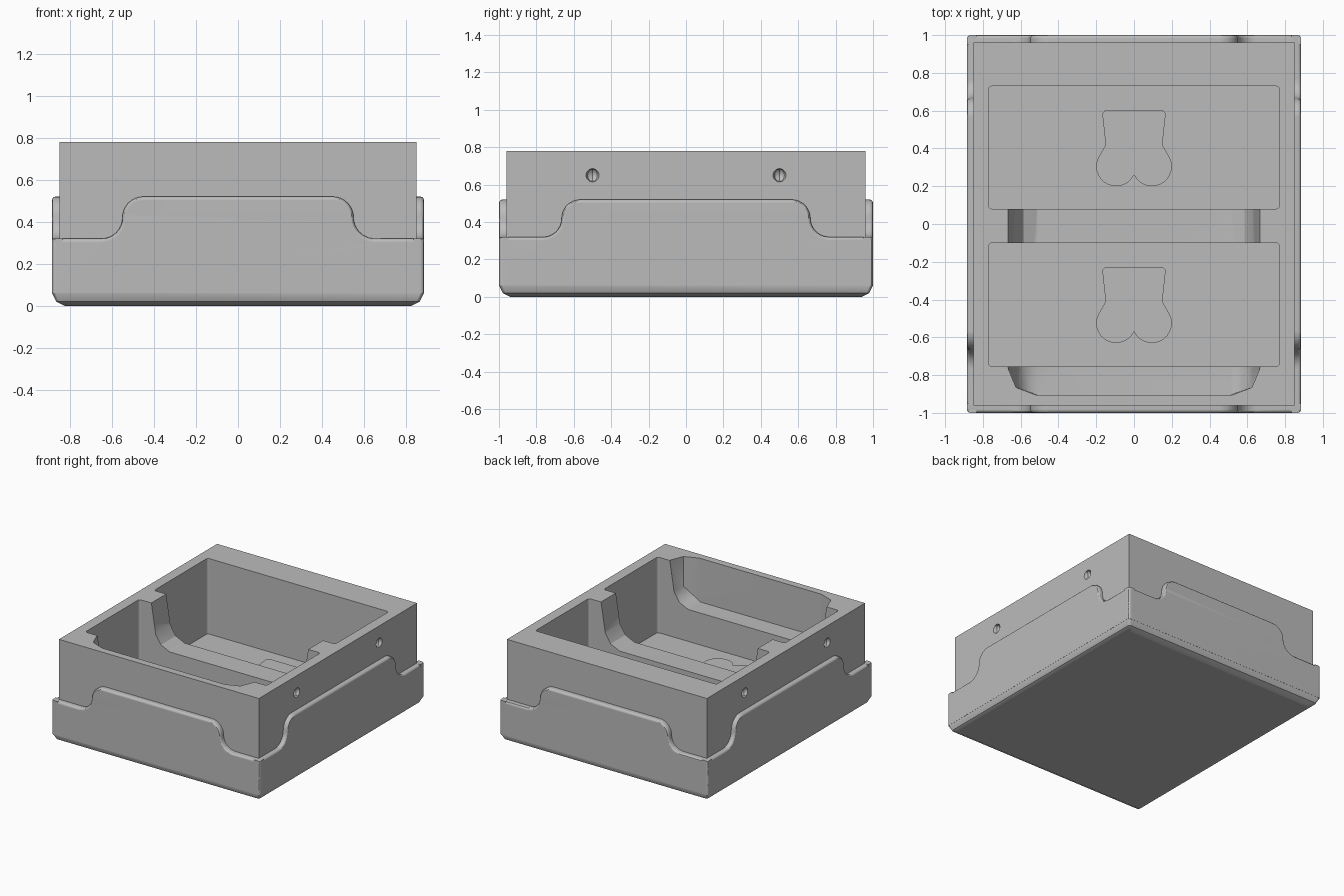
import bpy, bmesh
from math import sin, cos, radians
from mathutils import Matrix

cube = bpy.data.objects.get("Cube")
if cube:
    bpy.data.objects.remove(cube, do_unlink=True)

grey = bpy.data.materials.new("plain grey")
grey.use_nodes = True
tone = (0.5, 0.5, 0.5, 1)
grey.diffuse_color = tone
grey.node_tree.nodes["Principled BSDF"].inputs["Base Color"].default_value = tone

HX, HY = 0.885, 1.0      # half size of the outer skirt
FLOOR, TOP = 0.2, 0.78
RIM = 0.018              # rounding of the skirt edges


def make(name, bm):
    bmesh.ops.recalc_face_normals(bm, faces=bm.faces)
    mesh = bpy.data.meshes.new(name)
    bm.to_mesh(mesh)
    bm.free()
    obj = bpy.data.objects.new(name, mesh)
    bpy.context.collection.objects.link(obj)
    mesh.materials.append(grey)
    return obj


def box(name, x, y0, y1, z0, z1, corner=0.0):
    bm = bmesh.new()
    bmesh.ops.create_cube(bm, size=1)
    for v in bm.verts:
        v.co = (v.co.x * 2 * x, y0 + (v.co.y + 0.5) * (y1 - y0), z0 + (v.co.z + 0.5) * (z1 - z0))
    if corner:
        upright = [e for e in bm.edges if abs(e.verts[0].co.z - e.verts[1].co.z) > 0.01]
        bmesh.ops.bevel(bm, geom=upright, offset=corner, segments=3, profile=0.5, affect='EDGES')
    return make(name, bm)


def hull(name, points):
    bm = bmesh.new()
    for p in points:
        bm.verts.new(p)
    bmesh.ops.convex_hull(bm, input=bm.verts)
    loose = [v for v in bm.verts if not v.link_faces]
    bmesh.ops.delete(bm, geom=loose, context='VERTS')
    return make(name, bm)


def loft(name, rings, matrix=Matrix()):
    """Skin a stack of equal-length rings and cap both ends."""
    bm = bmesh.new()
    loops = [[bm.verts.new(p) for p in ring] for ring in rings]
    n = len(loops[0])
    for a, b in zip(loops, loops[1:]):
        for i in range(n):
            j = (i + 1) % n
            bm.faces.new((a[i], a[j], b[j], b[i]))
    bm.faces.new(loops[0])
    bm.faces.new(loops[-1])
    bm.transform(matrix)
    return make(name, bm)


def arc(cx, cy, r, a0, a1, steps):
    return [(cx + r * cos(radians(a0 + (a1 - a0) * i / steps)),
             cy + r * sin(radians(a0 + (a1 - a0) * i / steps))) for i in range(steps + 1)]


def mirrored(half):
    return half + [(-x, y) for x, y in reversed(half) if abs(x) > 1e-5]


def skirt_panel(name, half_width, reach, step, turn):
    """Wall panel with a raised middle, S-curved shoulders and a rounded outer rim."""
    rings = []
    for inset, back in [(0, 0.05)] + [(RIM * (1 - cos(radians(a))), RIM * (1 - sin(radians(a))))
                                      for a in (0, 30, 60, 90)]:
        half = [(half_width - inset, 0.06), (half_width - inset, 0.32 - inset)]
        half += arc(step + 0.1, 0.42, 0.1 + inset, 270, 180, 8)
        half += arc(step - 0.1, 0.42, 0.1 - inset, 0, 90, 8)[0 if inset else 1:]
        if inset == 0:
            # keep the ring lengths equal without doubling the meeting point
            half.insert(2, (half_width * 0.9, 0.32))
        rings.append([(x, back - reach, z) for x, z in mirrored(half)])
    return loft(name, rings, Matrix.Rotation(radians(turn), 4, 'Z'))


def carve(obj, cutters):
    """Cut away the cutters in order and keep the finished mesh."""
    for cutter in cutters:
        mod = obj.modifiers.new("cut", 'BOOLEAN')
        mod.object, mod.operation, mod.solver = cutter, 'DIFFERENCE', 'EXACT'
    deps = bpy.context.evaluated_depsgraph_get()
    mesh = bpy.data.meshes.new_from_object(obj.evaluated_get(deps))
    obj.modifiers.clear()
    obj.data = mesh
    for cutter in cutters:
        bpy.data.objects.remove(cutter, do_unlink=True)


# Pockets, the connecting scoop and the side dimples, used as cutters
cutters = [box("back_pocket", 0.77, 0.08, 0.73, FLOOR, 1, 0.018),
           box("front_pocket", 0.77, -0.755, -0.1, FLOOR, 1, 0.018)]
scoop_points = []
for s in (-1, 1):
    for x, z in ((0.67, 0.8), (0.63, 0.55), (0.585, 0.48), (0.51, 0.445)):
        scoop_points += [(s * x, 0.15, z), (s * x, -0.755, z)]
    for z in (0.8, 0.55):
        scoop_points += [(s * 0.625, -0.865, z), (s * 0.52, -0.905, z)]
    scoop_points.append((s * 0.51, -0.905, 0.445))
cutters.append(hull("scoop", scoop_points))
for sx in (-1, 1):
    for y in (-0.5, 0.5):
        bm = bmesh.new()
        bmesh.ops.create_uvsphere(bm, u_segments=8, v_segments=6, radius=0.036)
        bm.transform(Matrix.Translation((sx * 0.85, y, 0.65)))
        cutters.append(make("dimple", bm))

# Inner body
body = box("inner_body", 0.85, -0.96, 0.96, 0.1, TOP)
carve(body, cutters)

# Base with a chamfered underside
base_points = []
for z, inset in ((0, 0.06), (0.02, 0.02), (0.06, 0.001), (0.19, 0.001)):
    for sx in (-1, 1):
        for sy in (-1, 1):
            for x, y in arc(HX - inset - RIM, HY - inset - RIM, RIM, 0, 90, 3):
                base_points.append((sx * x, sy * y, z))
parts = [body, hull("base", base_points)]

# Skirt panels on the four sides
for side, half_width, reach, step, turn in (
        ("front", HX, HY, 0.55, 0), ("left", HY, HX, 0.665, 90),
        ("back", HX, HY, 0.55, 180), ("right", HY, HX, 0.665, 270)):
    parts.append(skirt_panel(side + "_skirt", half_width, reach, step, turn))

# Shaped pads on the pocket floors
half = [(0, 0.6), (0.155, 0.6), (0.168, 0.585), (0.15, 0.42)]
half += arc(0.095, 0.305, 0.105, 25, -155, 14)[:-1] + [(0, 0.26)]
for name, dy in (("back_pad", 0), ("front_pad", -0.83)):
    parts.append(loft(name, [[(x, y + dy, FLOOR + h) for x, y in mirrored(half)]
                             for h in (-0.01, 0.02)]))

# Smooth shading with crisp edges and flat large faces
bpy.ops.object.select_all(action='DESELECT')
for obj in parts:
    obj.select_set(True)
bpy.context.view_layer.objects.active = body
bpy.ops.object.shade_smooth_by_angle(angle=radians(30))
for obj in parts:
    obj.modifiers.new("flat_normals", 'WEIGHTED_NORMAL').keep_sharp = True
